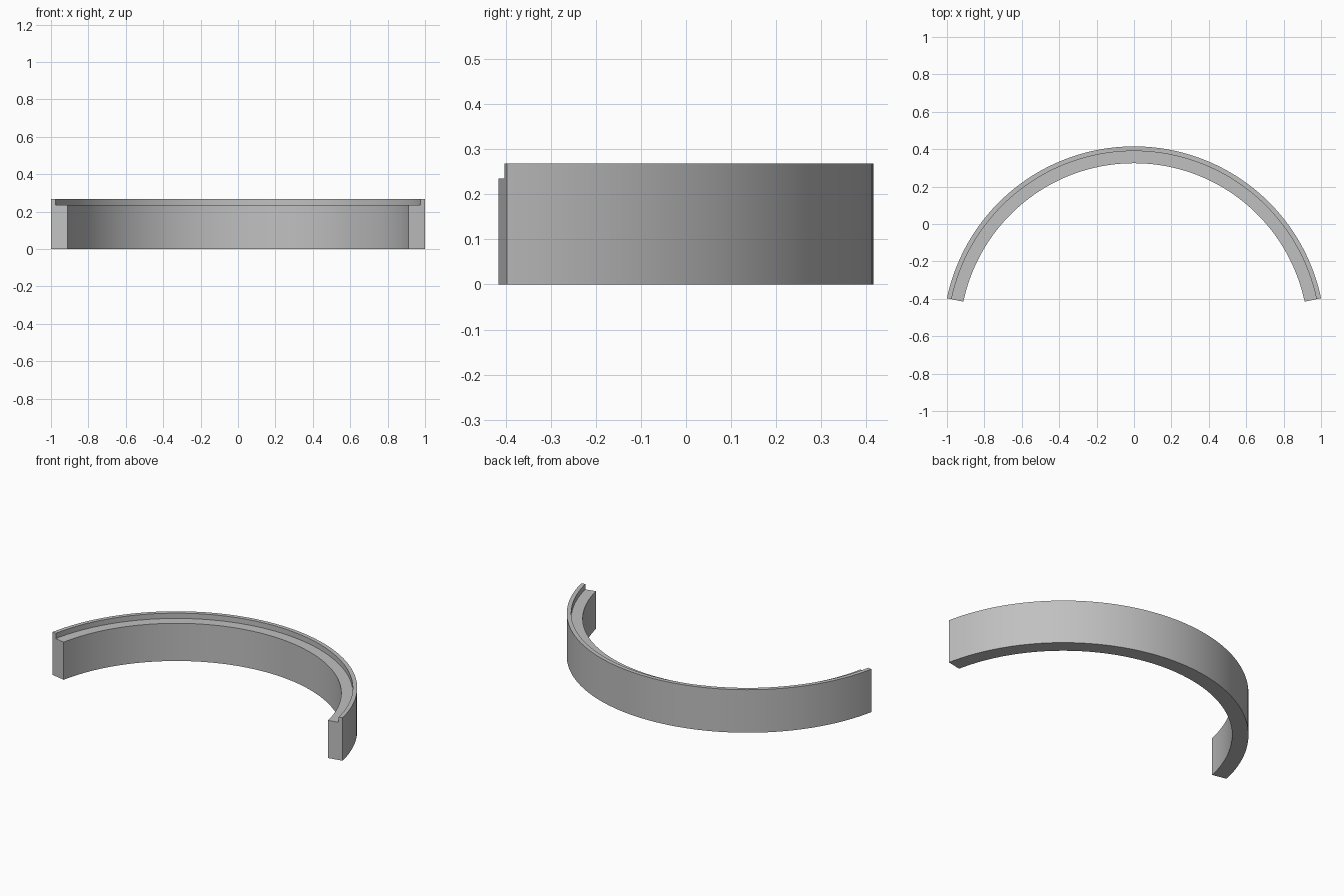
import bpy, bmesh, math
from mathutils import Vector

cube = bpy.data.objects.get("Cube")
if cube:
    bpy.data.objects.remove(cube, do_unlink=True)

# Arc dimensions
OUTER, LIP, INNER = 1.022, 0.997, 0.932
HEIGHT, LEDGE = 0.268, 0.235
CENTRE = Vector((0, -0.607, 0))
START = math.radians(11.87)
SWEEP = math.pi - 2 * START
STEPS = 72

# Plain grey material
grey = bpy.data.materials.new("Plain grey")
grey.use_nodes = True
colour = (0.53, 0.53, 0.53, 1)
grey.diffuse_color = colour
grey.node_tree.nodes["Principled BSDF"].inputs["Base Color"].default_value = colour

# Stepped cross-section, swept around the centre
profile = [(INNER, 0), (OUTER, 0), (OUTER, HEIGHT),
           (LIP, HEIGHT), (LIP, LEDGE), (INNER, LEDGE)]
bm = bmesh.new()
direction = Vector((math.cos(START), math.sin(START), 0))
verts = [bm.verts.new(CENTRE + direction * r + Vector((0, 0, z))) for r, z in profile]
start_cap = bm.faces.new(verts)
edges = list(start_cap.edges)
swept = bmesh.ops.spin(bm, geom=edges, cent=CENTRE, axis=(0, 0, 1),
                       angle=SWEEP, steps=STEPS)

# Close the far end
end_edges = [e for e in swept["geom_last"] if isinstance(e, bmesh.types.BMEdge)]
bmesh.ops.contextual_create(bm, geom=end_edges)
bmesh.ops.recalc_face_normals(bm, faces=bm.faces)

mesh = bpy.data.meshes.new("rebated_arc_band")
bm.to_mesh(mesh)
bm.free()
mesh.materials.append(grey)
band = bpy.data.objects.new("rebated_arc_band", mesh)
bpy.context.collection.objects.link(band)

# Smooth curved walls with sharp rims
bpy.ops.object.select_all(action="DESELECT")
band.select_set(True)
bpy.context.view_layer.objects.active = band
bpy.ops.object.shade_smooth_by_angle(angle=math.radians(30))
